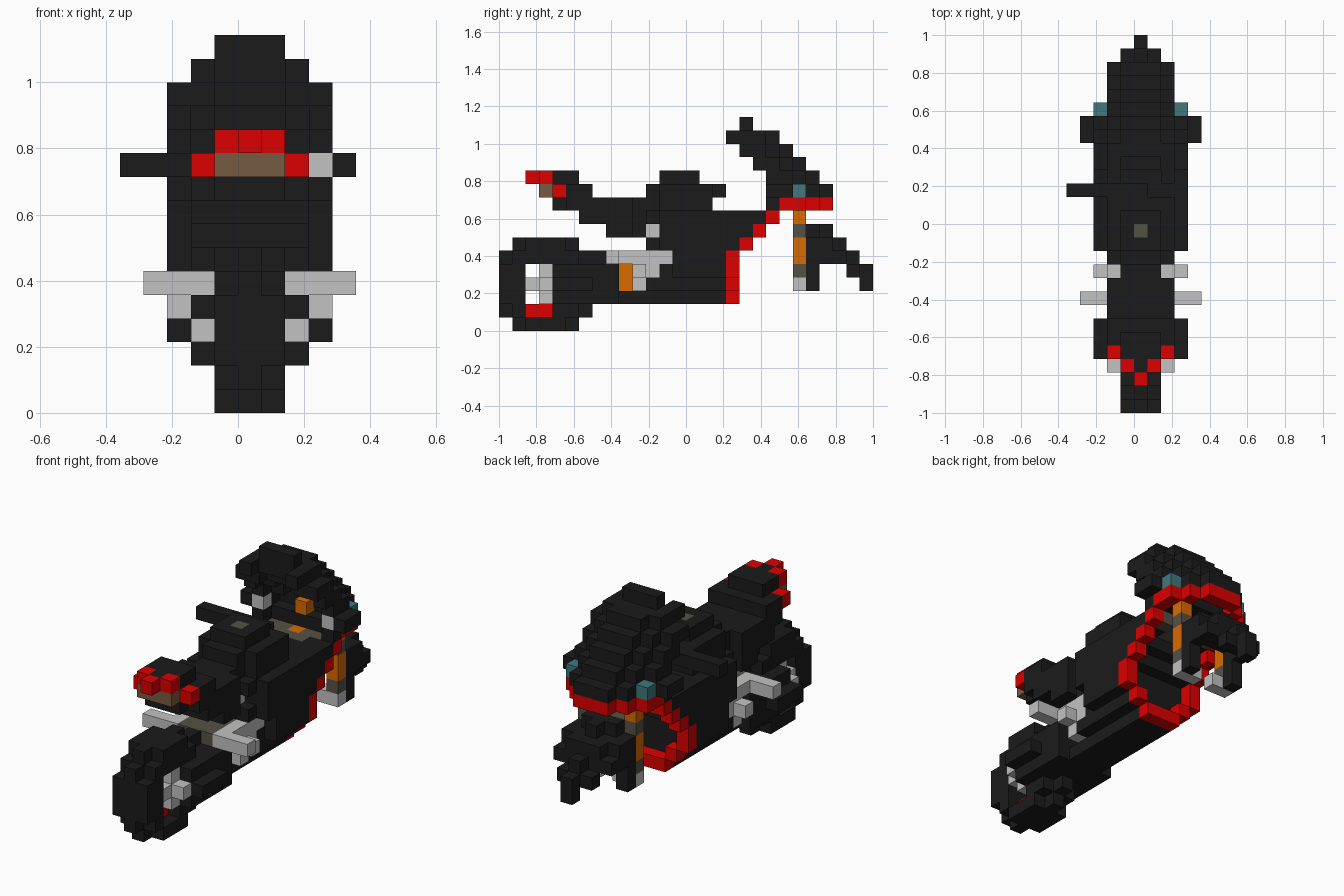
import bpy
import bmesh
from mathutils import Vector

cube = bpy.data.objects.get("Cube")
if cube:
    bpy.data.objects.remove(cube, do_unlink=True)

UNIT = 2 / 28          # edge of one block
HALF = 14              # blocks from the centre to either end
cells = {}             # block position -> (part, colour)

COLOURS = {
    "black": (0.011, 0.011, 0.011),
    "red": (0.72, 0.0, 0.0),
    "light_grey": (0.54, 0.54, 0.54),
    "brown": (0.18, 0.105, 0.055),
    "teal": (0.05, 0.19, 0.2),
    "olive_grey": (0.09, 0.083, 0.06),
    "orange": (0.7, 0.145, 0.0),
}


def make_material(name, rgb):
    mat = bpy.data.materials.new(name)
    mat.use_nodes = True
    mat.diffuse_color = (*rgb, 1)
    mat.node_tree.nodes["Principled BSDF"].inputs["Base Color"].default_value = (*rgb, 1)
    return mat


def fill(part, colour, across, along, up, mirror=True):
    """Fill inclusive block ranges; 'across' counts outward from the centre plane."""
    for a in range(across[0], across[1] + 1):
        for j in range(along[0], along[1] + 1):
            for k in range(up[0], up[1] + 1):
                cells[a, j, k] = (part, colour)
                if mirror:
                    cells[-a, j, k] = (part, colour)


def dot(part, colour, across, j, k):
    fill(part, colour, across, (j, j), (k, k))


def curved(part, k, front, depth):
    """A screen or cowl layer whose sides sweep back from the centre."""
    fill(part, "black", (0, 1), (front - depth, front), (k, k))
    fill(part, "black", (2, 2), (front - depth - 1, front - 1), (k, k))


# Rear wheel: full-size middle ring with smaller rounded sides
for k, along in enumerate([(1, 5), (0, 6), (0, 1), (0, 1), (0, 1), (0, 7), (1, 5)]):
    fill("rear_tyre", "black", (0, 0), along, (k, k))
fill("rear_tyre", "black", (0, 1), (4, 6), (2, 4))
for k in (0, 6):
    fill("rear_tyre", "black", (1, 1), (2, 4), (k, k))
fill("rear_tyre", "black", (1, 1), (1, 5), (5, 5))
fill("rear_tyre", "black", (1, 1), (4, 5), (1, 1))
dot("rear_tyre", "black", (1, 1), 1, 1)
fill("rear_tyre", "black", (1, 1), (0, 1), (2, 4))

# Red rim mark and grey hub cross
fill("rim_mark", "red", (0, 0), (2, 3), (1, 1))
fill("rear_hub", "light_grey", (0, 1), (3, 3), (2, 4))
dot("rear_hub", "light_grey", (0, 1), 2, 3)
dot("rear_hub", "light_grey", (2, 2), 3, 3)

# Swing arm and lower frame
fill("swing_arm", "black", (2, 2), (4, 8), (2, 4))
fill("swing_arm", "black", (0, 1), (7, 8), (2, 4))
fill("swing_arm", "black", (3, 3), (4, 6), (3, 3))
fill("belly_pan", "black", (0, 1), (7, 16), (2, 2))
fill("rear_spring", "orange", (0, 0), (9, 9), (3, 4))
fill("gearbox", "olive_grey", (0, 1), (8, 10), (5, 5))
fill("gearbox", "olive_grey", (0, 1), (10, 10), (3, 4))

# Engine block and side fairings
fill("engine", "black", (0, 2), (11, 16), (3, 5))
fill("engine", "black", (0, 2), (11, 17), (6, 6))
fill("engine", "black", (0, 2), (12, 18), (7, 7))
fill("engine", "black", (0, 2), (12, 19), (8, 8))
fill("fairing", "black", (3, 3), (13, 16), (4, 5))
for k, end in ((6, 17), (7, 18), (8, 19)):
    fill("fairing", "black", (3, 3), (12, end), (k, k))

# Foot rests and brackets
fill("foot_rest", "light_grey", (2, 2), (8, 12), (5, 5))
dot("foot_rest", "light_grey", (3, 4), 8, 5)
dot("foot_rest", "light_grey", (2, 3), 10, 4)
dot("foot_rest", "light_grey", (2, 2), 11, 4)
dot("foot_rest", "light_grey", (2, 2), 10, 3)
dot("seat_bracket", "light_grey", (0, 1), 11, 7)

# Seat, upswept tail and tail lamp
fill("seat", "black", (0, 1), (8, 10), (7, 7))
fill("seat", "black", (2, 2), (8, 9), (7, 7))
fill("seat", "black", (0, 1), (6, 11), (8, 8))
fill("seat", "black", (2, 2), (6, 9), (8, 8))
dot("seat", "black", (2, 2), 11, 8)
fill("seat", "black", (0, 1), (4, 11), (9, 9))
fill("seat", "black", (2, 2), (5, 9), (9, 9))
fill("tail", "black", (0, 2), (5, 6), (10, 10))
fill("tail", "black", (0, 1), (4, 5), (11, 11))
fill("tail", "black", (0, 1), (4, 4), (10, 10))
dot("tail_panel", "brown", (0, 1), 3, 10)
dot("tail_lamp", "red", (2, 2), 4, 10)
dot("tail_lamp", "red", (1, 1), 3, 11)
dot("tail_lamp", "red", (0, 0), 2, 11)
dot("tail", "black", (0, 0), 3, 11)

# Tank, filler cap and one-sided lever
fill("tank", "black", (0, 2), (12, 15), (9, 9))
fill("tank", "black", (0, 1), (11, 15), (10, 10))
fill("tank", "black", (2, 2), (12, 15), (10, 10))
fill("tank", "black", (0, 1), (12, 14), (11, 11))
dot("filler_cap", "olive_grey", (0, 0), 13, 11)
fill("lever", "black", (-5, 0), (16, 16), (10, 10), mirror=False)

# Red trim: rounded lower ring, stepped rise, curved band under the nose
dot("red_trim", "red", (0, 1), 17, 2)
dot("red_trim", "red", (2, 2), 17, 3)
fill("red_trim", "red", (3, 3), (17, 17), (4, 5))
for step in range(4):
    dot("red_trim", "red", (3, 3), 18 + step, 6 + step)
dot("red_trim", "red", (3, 3), 22, 9)
dot("red_trim", "red", (2, 2), 23, 9)
dot("red_trim", "red", (0, 1), 24, 9)

# Front fork, axle stubs, clamps and dashboard
for colour, low, high in (("light_grey", 3, 3), ("olive_grey", 4, 4),
                          ("orange", 5, 6), ("orange", 8, 8)):
    fill("fork", colour, (2, 2), (22, 22), (low, high))
dot("axle_stub", "light_grey", (1, 1), 22, 3)
dot("fork_clamp", "olive_grey", (0, 2), 22, 7)
dot("steering_head", "olive_grey", (0, 2), 20, 8)
dot("steering_head", "orange", (0, 0), 20, 8)
dot("steering_head", "olive_grey", (0, 1), 19, 8)
fill("dashboard", "black", (0, 2), (22, 22), (9, 10))
dot("dashboard", "black", (0, 2), 21, 9)
dot("dashboard_lamp", "orange", (0, 0), 21, 10)

# Front mudguard: rounded, stepped shell over the wheel space
dot("mudguard", "black", (0, 1), 23, 7)
dot("mudguard", "black", (0, 0), 24, 7)
fill("mudguard", "black", (0, 1), (23, 25), (6, 6))
fill("mudguard", "black", (2, 2), (23, 24), (6, 6))
fill("mudguard", "black", (2, 2), (23, 25), (5, 5))
fill("mudguard", "black", (2, 2), (23, 23), (3, 4))
dot("mudguard", "black", (0, 1), 25, 5)
dot("mudguard", "black", (0, 0), 26, 5)
dot("mudguard", "black", (0, 1), 26, 4)
fill("mudguard", "black", (0, 0), (27, 27), (3, 4))

# Nose cowl and raked screen, each layer swept back at the sides
dot("cowl", "black", (3, 3), 20, 9)
curved("cowl", 10, 24, 1)
curved("cowl", 11, 23, 1)
fill("cowl", "black", (3, 3), (20, 21), (11, 11))
curved("screen", 12, 22, 1)
fill("screen", "black", (3, 3), (19, 20), (12, 12))
curved("screen", 13, 21, 2)
fill("screen", "black", (3, 3), (18, 19), (13, 13))
curved("screen", 14, 20, 2)
dot("screen", "black", (0, 1), 18, 15)

# Handlebars, mirrors and indicators
fill("handlebar", "black", (3, 4), (20, 21), (10, 10))
dot("mirror", "light_grey", (3, 3), 20, 10)
dot("indicator", "teal", (3, 3), 22, 10)

# Turn each part into one mesh showing only its exposed block faces
materials = {name: make_material(name, rgb) for name, rgb in COLOURS.items()}
parts = {}
for pos, (part, colour) in cells.items():
    parts.setdefault(part, {})[pos] = colour

for part, blocks in parts.items():
    bm = bmesh.new()
    used = sorted(set(blocks.values()))
    for pos, colour in blocks.items():
        centre = Vector(pos) + Vector((0.5, 0.5 - HALF, 0.5))
        for axis in range(3):
            for sign in (-1, 1):
                normal = Vector((0, 0, 0))
                normal[axis] = sign
                if tuple(int(p + n) for p, n in zip(pos, normal)) in cells:
                    continue
                u = Vector((0, 0, 0))
                u[(axis + 1) % 3] = 0.5
                v = normal.cross(u)
                middle = centre + normal / 2
                corners = (middle - u - v, middle + u - v, middle + u + v, middle - u + v)
                face = bm.faces.new([bm.verts.new(c * UNIT) for c in corners])
                face.material_index = used.index(colour)
    bmesh.ops.remove_doubles(bm, verts=bm.verts, dist=UNIT / 100)
    mesh = bpy.data.meshes.new(part)
    bm.to_mesh(mesh)
    bm.free()
    for colour in used:
        mesh.materials.append(materials[colour])
    bpy.context.collection.objects.link(bpy.data.objects.new(part, mesh))
